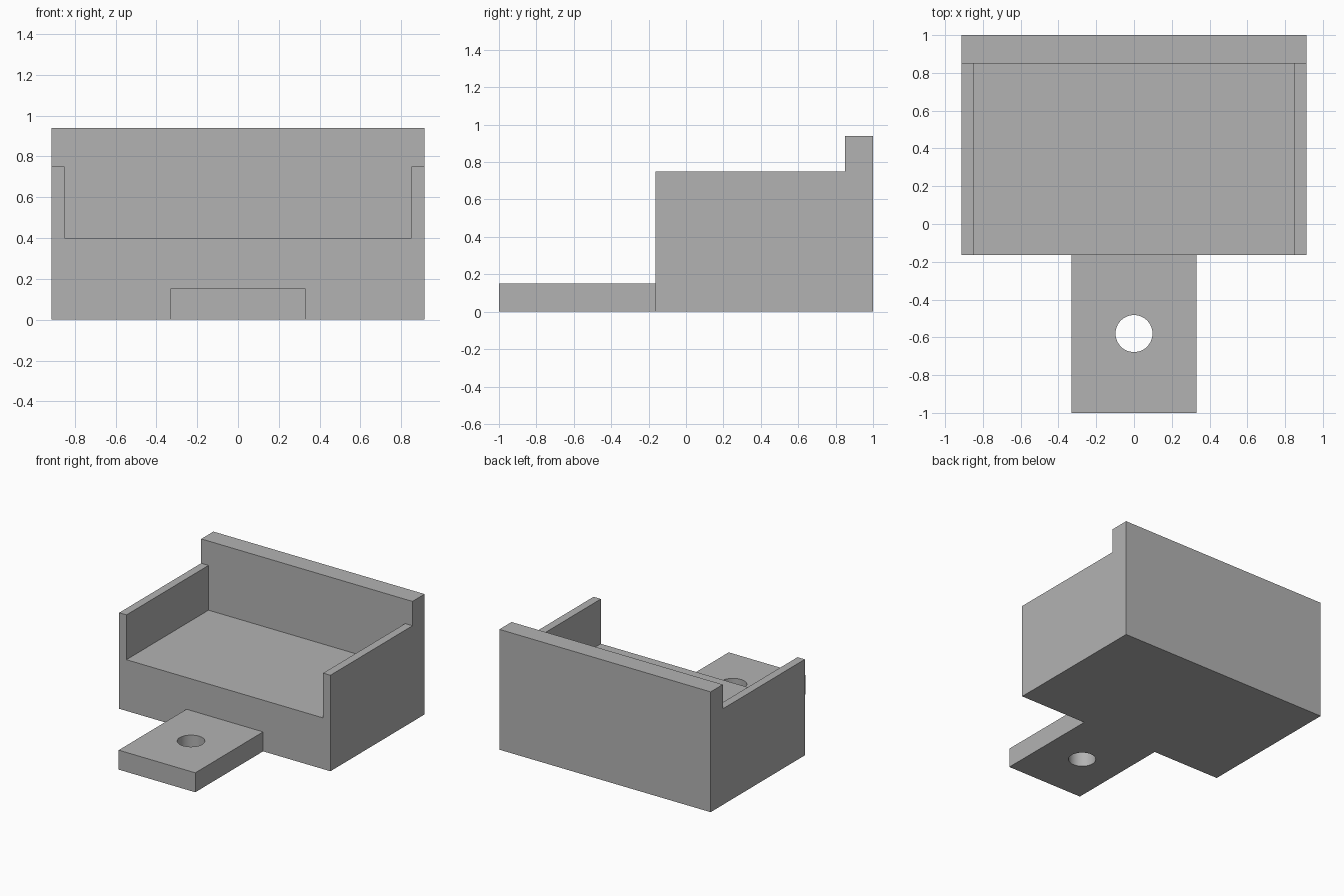
import bpy
import bmesh
from mathutils import Matrix, Vector

cube = bpy.data.objects.get("Cube")
if cube:
    bpy.data.objects.remove(cube)

grey = bpy.data.materials.new("plain_grey")
grey.use_nodes = True
colour = (0.45, 0.45, 0.45, 1)
grey.diffuse_color = colour
grey.node_tree.nodes["Principled BSDF"].inputs["Base Color"].default_value = colour

# Main dimensions
HALF_W, INNER_W, TAB_W = 0.913, 0.85, 0.331
FRONT, BACK_WALL, REAR = -0.163, 0.85, 1.0
FLOOR, SIDE_TOP, BACK_TOP, TAB_TOP = 0.4, 0.75, 0.94, 0.152
OVER = 0.2  # overshoot of cutters past the surface


def add_object(name, bm):
    mesh = bpy.data.meshes.new(name)
    bm.to_mesh(mesh)
    bm.free()
    mesh.materials.append(grey)
    obj = bpy.data.objects.new(name, mesh)
    bpy.context.scene.collection.objects.link(obj)
    return obj


def box(name, half_w, y0, y1, z0, z1):
    bm = bmesh.new()
    size = Vector((2 * half_w, y1 - y0, z1 - z0))
    centre = Vector((0, (y0 + y1) / 2, (z0 + z1) / 2))
    bmesh.ops.create_cube(bm, size=1, matrix=Matrix.LocRotScale(centre, None, size))
    return add_object(name, bm)


def boolean(target, helper, operation):
    mod = target.modifiers.new(helper.name, 'BOOLEAN')
    mod.operation = operation
    mod.solver = 'EXACT'
    mod.object = helper
    bpy.context.view_layer.objects.active = target
    bpy.ops.object.modifier_apply(modifier=mod.name)
    bpy.data.objects.remove(helper)


# Solid block, lowered in front of the back wall and hollowed between the sides
holder = box("open_front_holder", HALF_W, FRONT, REAR, 0, BACK_TOP)
boolean(holder, box("side_height_cutter", HALF_W + OVER, FRONT - OVER, BACK_WALL,
                    SIDE_TOP, BACK_TOP + OVER), 'DIFFERENCE')
boolean(holder, box("tray_cutter", INNER_W, FRONT - OVER, BACK_WALL,
                    FLOOR, BACK_TOP + OVER), 'DIFFERENCE')

# Front mounting tab, joined to the block
boolean(holder, box("mounting_tab", TAB_W, -1, FRONT + OVER, 0, TAB_TOP), 'UNION')

# Screw hole through the tab
bm = bmesh.new()
bmesh.ops.create_cone(bm, cap_ends=True, segments=48, radius1=0.098, radius2=0.098,
                      depth=1, matrix=Matrix.Translation((0, -0.58, 0)))
boolean(holder, add_object("screw_hole_cutter", bm), 'DIFFERENCE')

# Smooth only the round hole wall
bpy.ops.object.select_all(action='DESELECT')
holder.select_set(True)
bpy.context.view_layer.objects.active = holder
bpy.ops.object.shade_smooth_by_angle()
